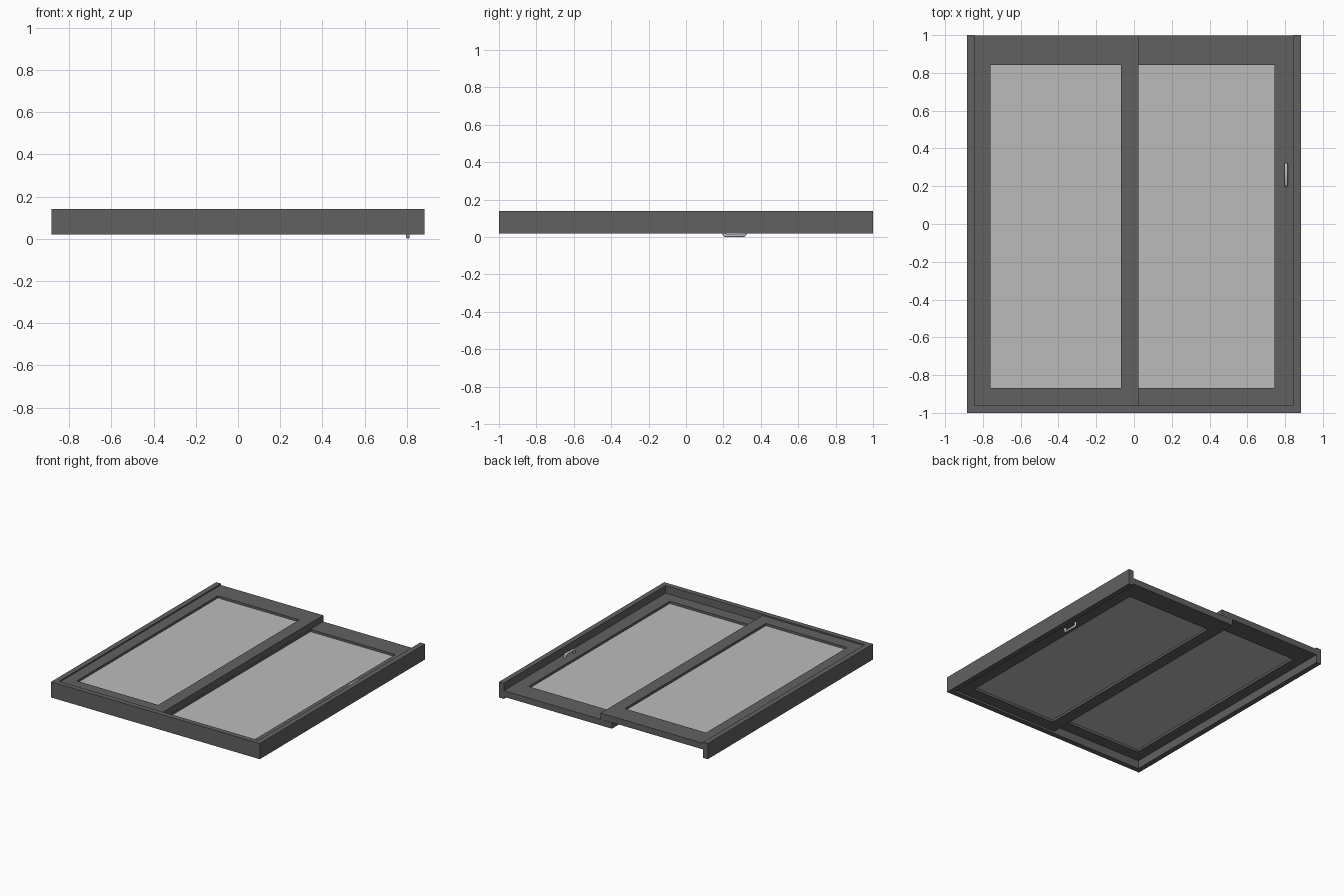
import bpy, bmesh
from mathutils import Vector

if "Cube" in bpy.data.objects:
    bpy.data.objects.remove(bpy.data.objects["Cube"])


def material(name, c):
    m = bpy.data.materials.new(name)
    m.diffuse_color = (c, c, c, 1)
    m.use_nodes = True
    m.node_tree.nodes["Principled BSDF"].inputs["Base Color"].default_value = m.diffuse_color
    return m


DARK = material("dark_frame", 0.12)
PANE = material("pane_grey", 0.5)
METAL = material("handle_grey", 0.6)


def prism(name, outline, z0, z1, mat):
    """Extrude an xy outline from z0 to z1."""
    bm = bmesh.new()
    face = bm.faces.new([bm.verts.new((x, y, z0)) for x, y in outline])
    top = bmesh.ops.extrude_face_region(bm, geom=[face])
    verts = [v for v in top["geom"] if isinstance(v, bmesh.types.BMVert)]
    bmesh.ops.translate(bm, verts=verts, vec=(0, 0, z1 - z0))
    bmesh.ops.recalc_face_normals(bm, faces=bm.faces)
    return finish(name, bm, mat)


def finish(name, bm, mat):
    me = bpy.data.meshes.new(name)
    bm.to_mesh(me)
    bm.free()
    me.materials.append(mat)
    ob = bpy.data.objects.new(name, me)
    bpy.context.collection.objects.link(ob)
    return ob


def rect(x0, x1, y0, y1):
    return [(x0, y0), (x1, y0), (x1, y1), (x0, y1)]


def sash_frame(name, outer, inner, z0, z1):
    """Rectangular ring with a rectangular opening."""
    bm = bmesh.new()
    rings = [[bm.verts.new((x, y, z)) for x, y in rect(*r)]
             for r, z in ((outer, z0), (outer, z1), (inner, z1), (inner, z0))]
    for i in range(4):
        a, b = rings[i], rings[(i + 1) % 4]
        for j in range(4):
            k = (j + 1) % 4
            bm.faces.new((a[j], a[k], b[k], b[j]))
    bmesh.ops.recalc_face_normals(bm, faces=bm.faces)
    return finish(name, bm, DARK)


# outer frame: three-sided channel, open at the back end
W, I = 0.885, 0.845
prism("outer_frame", [(-W, 1), (-W, -1), (W, -1), (W, 1),
                      (I, 1), (I, -0.96), (-I, -0.96), (-I, 1)], 0.02, 0.14, DARK)

# two sliding sashes on separate tracks, each with its pane
for side, ox0, ox1, ix0, ix1, z0, z1 in (
        ("left", -I, 0.025, -0.76, -0.07, 0.083, 0.13),
        ("right", -0.07, I, 0.025, 0.745, 0.035, 0.082)):
    sash_frame(side + "_sash", (ox0, ox1, -0.96, 0.998), (ix0, ix1, -0.867, 0.842), z0, z1)
    mid = (z0 + z1) / 2
    prism(side + "_pane", rect(ix0, ix1, -0.867, 0.842), mid - 0.006, mid + 0.006, PANE)

# bow handles on both faces of the right sash
for name, base, tip in (("lower_handle", 0.037, 0.009), ("upper_handle", 0.08, 0.108)):
    cu = bpy.data.curves.new(name, "CURVE")
    cu.dimensions = "3D"
    cu.bevel_depth = 0.009
    cu.bevel_resolution = 2
    cu.use_fill_caps = True
    sp = cu.splines.new("POLY")
    knee = tip + (base - tip) * 0.25
    path = [(0.204, base), (0.204, knee), (0.211, tip), (0.309, tip), (0.316, knee), (0.316, base)]
    sp.points.add(len(path) - 1)
    for p, (y, z) in zip(sp.points, path):
        p.co = (0.805, y, z, 1)
    cu.materials.append(METAL)
    bpy.context.collection.objects.link(bpy.data.objects.new(name, cu))
